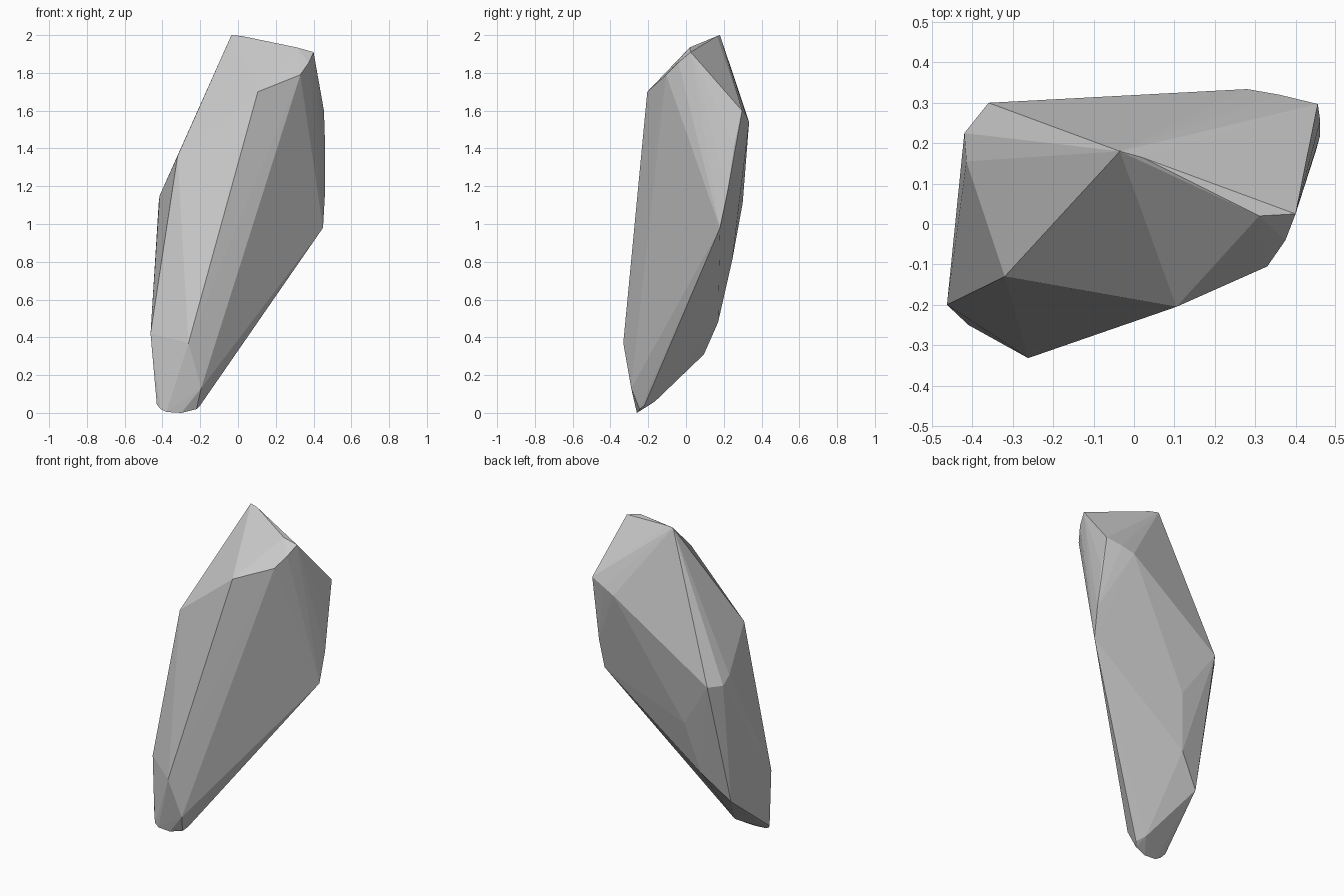
import bpy, bmesh

# Key corners of the faceted shard, grouped by region
crown = [(-.035, .18, 2), (.02, .165, 1.995), (.31, .02, 1.935), (.40, .025, 1.91),
         (.365, -.01, 1.875), (.375, -.04, 1.855), (.33, -.105, 1.79)]
front = [(.105, -.205, 1.70), (-.32, -.13, 1.36), (-.262, -.332, .37)]
left = [(-.42, .225, 1.11), (-.415, .155, 1.15), (-.463, -.20, .42)]
right = [(.455, .297, 1.60), (.461, .255, 1.42), (.461, .22, 1.17), (.45, .18, .98)]
back = [(.28, .334, 1.54), (.36, .32, 1.57), (-.36, .30, 1.11), (-.16, .245, .81),
        (-.195, .20, .62), (-.225, .17, .48), (-.385, .095, .31)]
foot = [(-.43, -.23, .045), (-.41, -.25, .02), (-.38, -.26, .005), (-.30, -.26, 0),
        (-.22, -.245, .02), (-.20, -.22, .04), (-.195, -.29, .13), (-.23, -.165, .06)]

# Wrap the corners in a convex hull
bm = bmesh.new()
for p in crown + front + left + right + back + foot:
    bm.verts.new(p)
hull = bmesh.ops.convex_hull(bm, input=bm.verts)
loose = [v for v in bm.verts if not v.link_faces]
bmesh.ops.delete(bm, geom=loose, context='VERTS')
bmesh.ops.recalc_face_normals(bm, faces=bm.faces)

mesh = bpy.data.meshes.new("rock_shard")
bm.to_mesh(mesh)
bm.free()
rock = bpy.data.objects.new("rock_shard", mesh)
bpy.context.collection.objects.link(rock)
